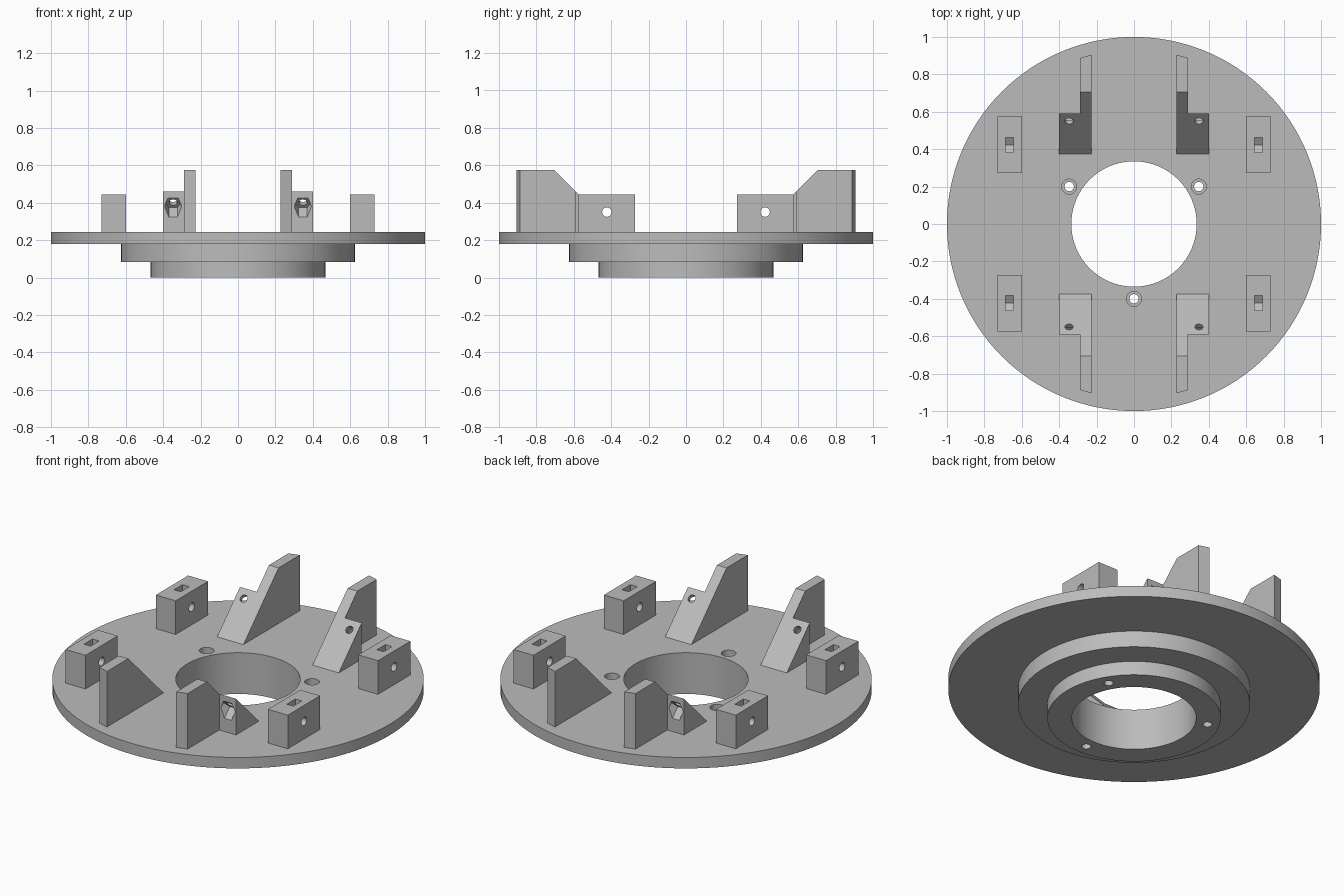
import bpy, bmesh, math
from mathutils import Matrix, Vector

cube = bpy.data.objects.get("Cube")
if cube:
    bpy.data.objects.remove(cube, do_unlink=True)

GREY = (0.5, 0.5, 0.5, 1)
grey = bpy.data.materials.new("grey_metal")
grey.use_nodes = True
grey.diffuse_color = GREY
grey.node_tree.nodes["Principled BSDF"].inputs["Base Color"].default_value = GREY

DECK = 0.245     # top of the round plate


def make(name, bm):
    bmesh.ops.recalc_face_normals(bm, faces=bm.faces)
    mesh = bpy.data.meshes.new(name)
    bm.to_mesh(mesh)
    bm.free()
    mesh.materials.append(grey)
    ob = bpy.data.objects.new(name, mesh)
    bpy.context.collection.objects.link(ob)
    return ob


def side_prism(name, x0, x1, profile):
    """Extrude a (y, z) profile from x0 to x1."""
    bm = bmesh.new()
    face = bm.faces.new([bm.verts.new((x0, y, z)) for y, z in profile])
    out = bmesh.ops.extrude_face_region(bm, geom=[face])
    moved = [g for g in out["geom"] if isinstance(g, bmesh.types.BMVert)]
    bmesh.ops.translate(bm, verts=moved, vec=(x1 - x0, 0, 0))
    return make(name, bm)


def rod(name, start, end, radius, sides, turn=0.0):
    """Prism or cylinder between two points."""
    start, end = Vector(start), Vector(end)
    axis = end - start
    rot = axis.to_track_quat('Z', 'Y').to_matrix().to_4x4()
    bm = bmesh.new()
    bmesh.ops.create_cone(bm, cap_ends=True, segments=sides, radius1=radius, radius2=radius,
                          depth=axis.length,
                          matrix=Matrix.Translation((start + end) / 2) @ rot @ Matrix.Rotation(turn, 4, 'Z'))
    return make(name, bm)


def boolean(target, tool, operation='DIFFERENCE'):
    tool.hide_render = True
    mod = target.modifiers.new("bool", 'BOOLEAN')
    mod.operation, mod.object, mod.solver = operation, tool, 'EXACT'
    bpy.context.view_layer.update()
    bpy.context.view_layer.objects.active = target
    bpy.ops.object.modifier_apply(modifier=mod.name)
    bpy.data.objects.remove(tool, do_unlink=True)


def smooth(ob):
    bpy.ops.object.select_all(action='DESELECT')
    ob.select_set(True)
    bpy.context.view_layer.objects.active = ob
    bpy.ops.object.shade_smooth_by_angle(angle=math.radians(25))


def merge_flat(ob):
    bm = bmesh.new()
    bm.from_mesh(ob.data)
    bmesh.ops.dissolve_limit(bm, angle_limit=0.01, verts=bm.verts, edges=bm.edges)
    bm.to_mesh(ob.data)
    bm.free()


def mirrored(ob, name, sx, sy):
    bm = bmesh.new()
    bm.from_mesh(ob.data)
    bmesh.ops.scale(bm, vec=(sx, sy, 1), verts=bm.verts)
    smooth(make(name, bm))


# Stepped round plate with a central bore
steps = [(0.335, 0), (0.467, 0), (0.467, 0.083), (0.625, 0.083), (0.625, 0.18),
         (1, 0.18), (1, DECK), (0.335, DECK)]
bm = bmesh.new()
ring = [bm.verts.new((r, 0, z)) for r, z in steps]
edges = [bm.edges.new((ring[i], ring[(i + 1) % len(ring)])) for i in range(len(ring))]
bmesh.ops.spin(bm, geom=ring + edges, cent=(0, 0, 0), axis=(0, 0, 1),
               angle=math.tau, steps=128, use_duplicate=False)
bmesh.ops.remove_doubles(bm, verts=bm.verts, dist=0.0001)
plate = make("stepped_plate", bm)

# Three counterbored screw holes
for degrees in (30, 150, 270):
    a = math.radians(degrees)
    x, y = 0.4 * math.cos(a), 0.4 * math.sin(a)
    boolean(plate, rod("hole_cutter", (x, y, -0.1), (x, y, 0.4), 0.025, 32))
    boolean(plate, rod("bore_cutter", (x, y, 0.145), (x, y, 0.4), 0.04, 32))
smooth(plate)

# Clamp block with a cross hole and a nut slot open at the top
block = side_prism("clamp_block", 0.6, 0.73, [(0.272, DECK), (0.575, DECK), (0.575, 0.445), (0.272, 0.445)])
by, bz, w = 0.423, 0.35, 0.04
slot = [(by, bz - w * 1.155), (by + w, bz - w * 0.577), (by + w, 0.6), (by - w, 0.6), (by - w, bz - w * 0.577)]
boolean(block, side_prism("slot_cutter", 0.645, 0.688, slot))
boolean(block, rod("hole_cutter", (0.5, by, bz), (0.8, by, bz), 0.025, 32))

# Bracket: tall fin with a skewed outer end, joined to a low wedge
fin = side_prism("bracket", 0.227, 0.29, [(0.375, DECK), (0.905, DECK), (0.905, 0.575), (0.705, 0.575)])
for v in fin.data.vertices:
    if v.co.y > 0.9 and v.co.x > 0.28:
        v.co.y = 0.887
wedge = side_prism("wedge", 0.25, 0.4, [(0.375, DECK), (0.59, DECK), (0.59, 0.46)])
boolean(fin, wedge, 'UNION')

# Slanted bolt hole and nut pocket through the wedge
centre, slant = Vector((0.347, 0.55, 0.42)), Vector((0, 1, -1)).normalized()
boolean(fin, rod("hole_cutter", centre - slant * 0.05, centre + slant * 0.1, 0.022, 32))
pocket = rod("pocket_cutter", centre + slant * 0.025, centre + slant * 0.14, 0.046, 6)
# Turn the pocket so that its corners point sideways
if max(v.co.x for v in pocket.data.vertices) < centre.x + 0.045:
    bpy.data.objects.remove(pocket, do_unlink=True)
    pocket = rod("pocket_cutter", centre + slant * 0.025, centre + slant * 0.14, 0.046, 6, math.pi / 6)
boolean(fin, pocket)
merge_flat(fin)

# Blocks keep their shape on all four corners; brackets mirror both ways
for sx, side in ((1, "left"), (-1, "right")):
    for sy, end in ((1, "back"), (-1, "front")):
        mirrored(block, f"clamp_block_{end}_{side}", sx, sy)
        mirrored(fin, f"bracket_{end}_{side}", sx, sy)
for ob in (block, fin):
    bpy.data.objects.remove(ob, do_unlink=True)
